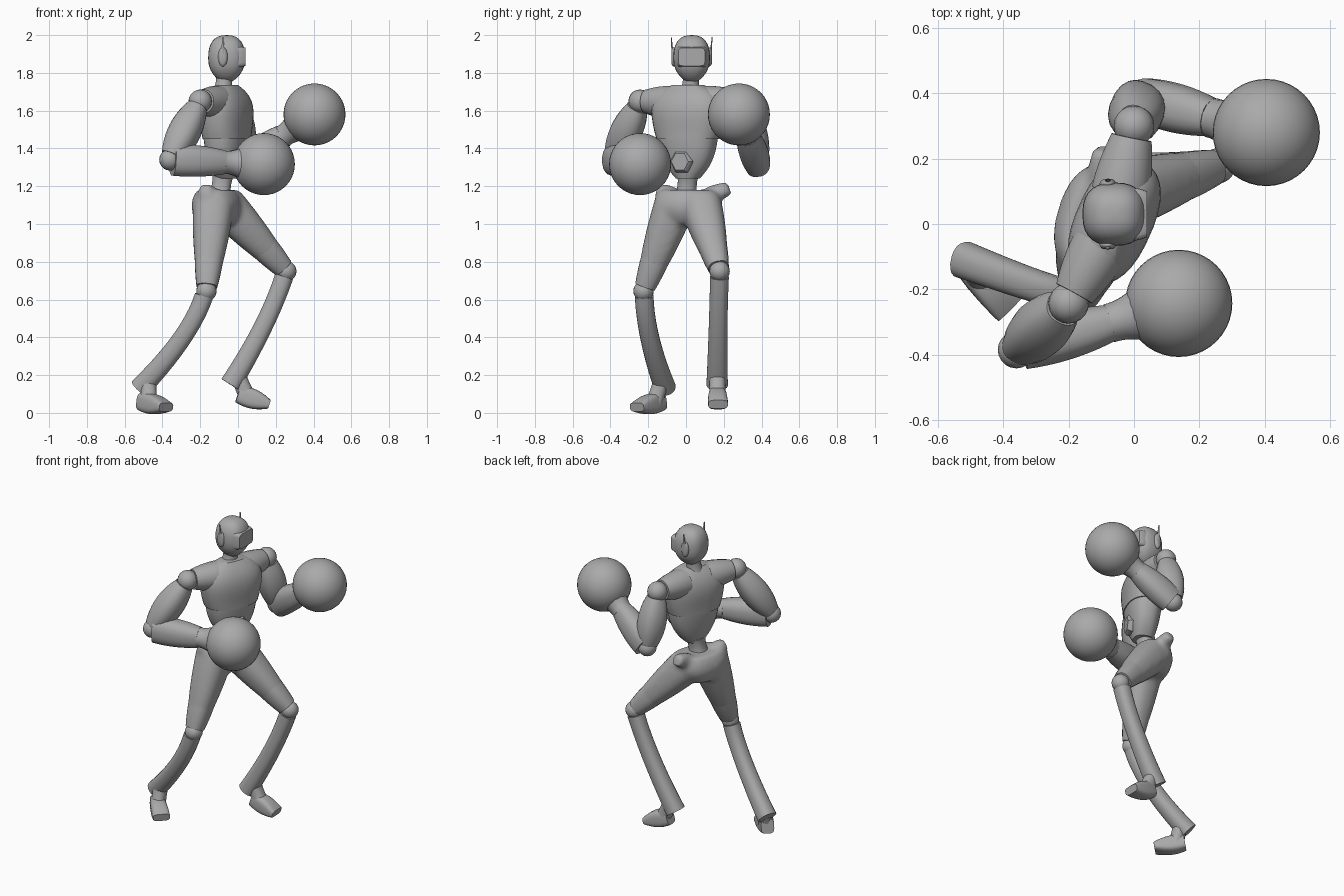
import bpy, bmesh, math
from mathutils import Vector, Matrix

if "Cube" in bpy.data.objects:
    bpy.data.objects.remove(bpy.data.objects["Cube"], do_unlink=True)

GREY = (0.4, 0.4, 0.4, 1)
grey = bpy.data.materials.new("plain grey")
grey.use_nodes = True
grey.diffuse_color = GREY
grey.node_tree.nodes["Principled BSDF"].inputs["Base Color"].default_value = GREY

UP, SIDE, FRONT = Vector((0, 0, 1)), Vector((0, 1, 0)), Vector((1, 0, 0))
CHEST_SIDE = Vector((.4, .9, 0)).normalized()
CHEST_FRONT = CHEST_SIDE.cross(UP)
HIP_SIDE = Vector((.3, 1, 0)).normalized()


def finish(name, bm):
    """Turn a bmesh into a smooth object whose steep edges stay sharp."""
    bmesh.ops.recalc_face_normals(bm, faces=bm.faces)
    for face in bm.faces:
        face.smooth = True
    for edge in bm.edges:
        edge.smooth = edge.calc_face_angle(0) < math.radians(38)
    mesh = bpy.data.meshes.new(name)
    bm.to_mesh(mesh)
    bm.free()
    mesh.materials.append(grey)
    ob = bpy.data.objects.new(name, mesh)
    bpy.context.collection.objects.link(ob)
    return ob


def blend(values, t):
    """Smooth curve through evenly spaced values (numbers or vectors)."""
    last = len(values) - 1
    total = values[0] * 0
    for i, value in enumerate(values):
        weight = 1
        for j in range(last + 1):
            if j != i:
                weight *= (t * last - j) / (i - j)
        total = total + value * weight
    return total


def power(value, exponent):
    return math.copysign(abs(value) ** exponent, value)


def add_limb(bm, path, widths, depths=None, side=SIDE, axis=None, sides=20, square=2.4, steps=10):
    """Loft rounded rings along a path with blended half widths and depths."""
    depths = depths or widths
    rings = []
    for i in range(steps + 1):
        t = i / steps
        along = axis or blend(path, t + .01) - blend(path, t - .01)
        along = along.normalized()
        u = (side - along * side.dot(along)).normalized()
        v = along.cross(u)
        ring = []
        for k in range(sides):
            angle = math.tau * (k + .5) / sides
            across = power(math.cos(angle), 2 / square) * blend(widths, t)
            deep = power(math.sin(angle), 2 / square) * blend(depths, t)
            ring.append(bm.verts.new(blend(path, t) + u * across + v * deep))
        rings.append(ring)
    for low, high in zip(rings, rings[1:]):
        for k in range(sides):
            n = (k + 1) % sides
            bm.faces.new((low[k], low[n], high[n], high[k]))
    bm.faces.new(rings[0])
    bm.faces.new(rings[-1])


def limb(name, path, widths, depths=None, **options):
    bm = bmesh.new()
    add_limb(bm, path, widths, depths, **options)
    return finish(name, bm)


def ball(name, centre, radius, sides=20):
    bm = bmesh.new()
    bmesh.ops.create_uvsphere(bm, u_segments=sides, v_segments=sides // 2, radius=radius,
                              matrix=Matrix.Translation(centre))
    return finish(name, bm)


def part_of(start, end, low, high):
    """A stretch of the line between two joints."""
    return [start.lerp(end, low), start.lerp(end, high)]


# Head: a rounded block narrowing to the chin
head = Vector((-.06, .03, 1.875))
bm = bmesh.new()
bmesh.ops.create_uvsphere(bm, u_segments=28, v_segments=16, radius=1)
for vert in bm.verts:
    x, y, z = (power(c, .8) for c in vert.co)
    jaw = 1 - .3 * min(z, 0) ** 2
    vert.co = head + Vector((x * jaw * .098, y * jaw * .097, z * .125))
finish("head", bm)

# Visor, ears with fins, neck
face = head + UP * .01
limb("visor", [face + FRONT * .04, face + FRONT * .1], [.08, .08, .07], [.055, .055, .048],
     axis=FRONT, square=7)
for tag, out in (("right", -SIDE), ("left", SIDE)):
    ear = head + out * .09 - FRONT * .02 + UP * .01
    limb(tag + "_ear", [ear, ear + out * .017], [.025, .024, .015], [.05, .05, .038],
         side=FRONT, axis=SIDE, square=2)
    limb(tag + "_ear_fin", [ear + out * .01, ear + out * .018 + UP * .105], [.012, .003], [.007, .002],
         side=FRONT, sides=8)
limb("neck", [Vector((-.08, .02, 1.68)), Vector((-.07, .03, 1.8))], [.06, .045, .046], square=2)

# Torso: chest shell over a tapering abdomen and a thin waist
core = Vector((-.06, .01, 0))
limb("chest", [core + UP * 1.45, core + UP * 1.735], [.17, .19, .2, .185, .09], [.11, .117, .11, .05],
     side=CHEST_SIDE, axis=UP, sides=32)
limb("abdomen", [core + UP * 1.24, core + UP * 1.46], [.06, .12, .15, .163], [.06, .09, .105],
     side=CHEST_SIDE, axis=UP, sides=32)
belly = core + UP * 1.33
limb("belly_plate", [belly + CHEST_FRONT * .07, belly + CHEST_FRONT * .105], [.064, .064, .05],
     side=UP, axis=CHEST_FRONT, sides=6, square=2)
limb("waist", [Vector((-.1, 0, 1.12)), Vector((-.08, .01, 1.26))], [.07, .052, .057])

# Joints of the two legs
legs = {
    "right": dict(hip=Vector((-.13, -.06, 1.1)), knee=Vector((-.167, -.225, .645)),
                  calf=Vector((-.3, -.19, .39)), heel=Vector((-.52, -.11, .13)),
                  sole=Vector((-.51, -.13, .06)), toe=Vector((-.38, -.26, .03)),
                  lobe=Vector((-.18, -.15, 1.18))),
    "left": dict(hip=Vector((-.07, .08, 1.1)), knee=Vector((.256, .178, .75)),
                 calf=Vector((.13, .17, .45)), heel=Vector((-.04, .165, .15)),
                 sole=Vector((0, .165, .1)), toe=Vector((.165, .17, .045)),
                 lobe=Vector((-.09, .23, 1.19)))}

# Pelvis, hip lobes and thighs fused into one soft shell
bm = bmesh.new()
pelvis = Vector((-.11, .01, 0))
add_limb(bm, [pelvis + UP, pelvis + UP * 1.18], [.1, .175, .155], [.09, .128, .095],
         side=HIP_SIDE, axis=UP)
for leg in legs.values():
    add_limb(bm, part_of(leg["hip"], leg["knee"], 0, .92), [.11, .09, .052])
    inner = pelvis.lerp(leg["lobe"], .5)
    inner.z = 1.15
    add_limb(bm, [inner, leg["lobe"]], [.045, .045, .034], side=UP)
hips = finish("hips_and_thighs", bm)
fuse = hips.modifiers.new("fuse", "REMESH")
fuse.mode = "VOXEL"
fuse.voxel_size = .014
fuse.use_smooth_shade = True
soften = hips.modifiers.new("soften", "SMOOTH")
soften.iterations = 8

# Knees, shins and feet
for tag, leg in legs.items():
    knee, heel, sole, toe = leg["knee"], leg["heel"], leg["sole"], leg["toe"]
    limb(tag + "_knee_guard", part_of(leg["hip"], knee, .55, .95), [.078, .07, .055])
    ball(tag + "_knee", knee, .054)
    limb(tag + "_shin", [knee.lerp(leg["calf"], .1), leg["calf"], heel], [.05, .05, .057])
    limb(tag + "_ankle", [heel.lerp(leg["calf"], .2), sole.lerp(toe, .3)], [.045, .042, .046])
    limb(tag + "_foot", [sole, toe], [.04, .05, .052], [.045, .052, .024],
         side=UP.cross(toe - sole), square=3.5)

# Arms: sleeve, joints, upper arm, forearm, cuff and round glove
arms = {
    "right": (Vector((-.2, -.243, 1.65)), Vector((-.36, -.385, 1.34)), Vector((.137, -.243, 1.317))),
    "left": (Vector((0, .3, 1.65)), Vector((.015, .385, 1.31)), Vector((.405, .28, 1.58)))}
for tag, (shoulder, elbow, glove) in arms.items():
    limb(tag + "_sleeve", part_of(core + UP * 1.64, shoulder, .3, .88), [.09, .082, .063],
         side=UP, square=2)
    ball(tag + "_shoulder", shoulder, .062)
    limb(tag + "_upper_arm", part_of(shoulder, elbow, .1, .95), [.055, .084, .056], side=CHEST_SIDE)
    ball(tag + "_elbow", elbow, .057)
    limb(tag + "_forearm", part_of(elbow, glove, .03, .58), [.066, .074, .057], [.084, .083, .063])
    limb(tag + "_cuff", part_of(elbow, glove, .57, .8), [.062, .07, .1], sides=12, square=2)
    ball(tag + "_glove", glove, .164, 40)
